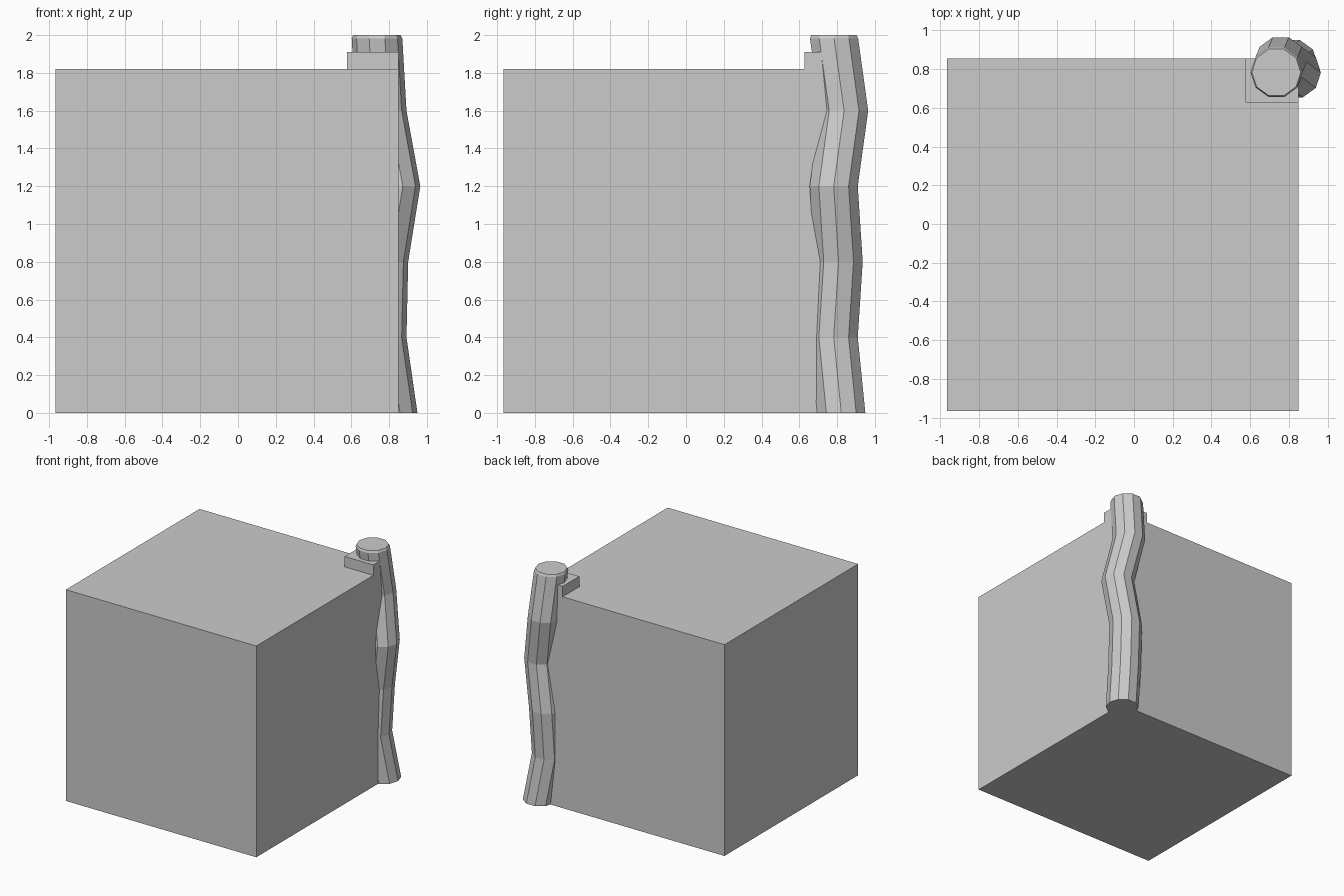
import bpy, bmesh
from math import cos, sin, pi

if "Cube" in bpy.data.objects:
    bpy.data.objects.remove(bpy.data.objects["Cube"])


def box(name, lo, hi):
    bm = bmesh.new()
    bmesh.ops.create_cube(bm, size=1)
    for v in bm.verts:
        v.co = [lo[i] + (v.co[i] + 0.5) * (hi[i] - lo[i]) for i in range(3)]
    return finish(name, bm)


def finish(name, bm):
    bmesh.ops.recalc_face_normals(bm, faces=bm.faces)
    mesh = bpy.data.meshes.new(name)
    bm.to_mesh(mesh)
    bm.free()
    obj = bpy.data.objects.new(name, mesh)
    bpy.context.collection.objects.link(obj)
    return obj


def tube(name, path, sides):
    """Loft horizontal rings through (x, y, z, radius) stations."""
    bm = bmesh.new()
    rings = [[bm.verts.new((x + r * cos(2 * pi * k / sides),
                            y + r * sin(2 * pi * k / sides), z))
              for k in range(sides)] for x, y, z, r in path]
    for a, b in zip(rings, rings[1:]):
        for k in range(sides):
            n = (k + 1) % sides
            bm.faces.new((a[k], a[n], b[n], b[k]))
    bm.faces.new(rings[0])
    bm.faces.new(rings[-1])
    return finish(name, bm)


# Large block and the small slab on its back right corner
box("main_block", (-0.965, -0.965, 0), (0.85, 0.855, 1.82))
box("corner_slab", (0.577, 0.628, 1.82), (0.85, 0.855, 1.91))

# Crooked ten-sided post with a small chamfer at the top
R = 0.134
tube("crooked_post", [
    (0.816, 0.822, 0.0, R),
    (0.758, 0.782, 0.4, R),
    (0.767, 0.808, 0.8, R),
    (0.831, 0.782, 1.2, R),
    (0.758, 0.837, 1.6, R),
    (0.736, 0.784, 1.982, R),
    (0.735, 0.783, 2.0, 0.126),
], 10)
